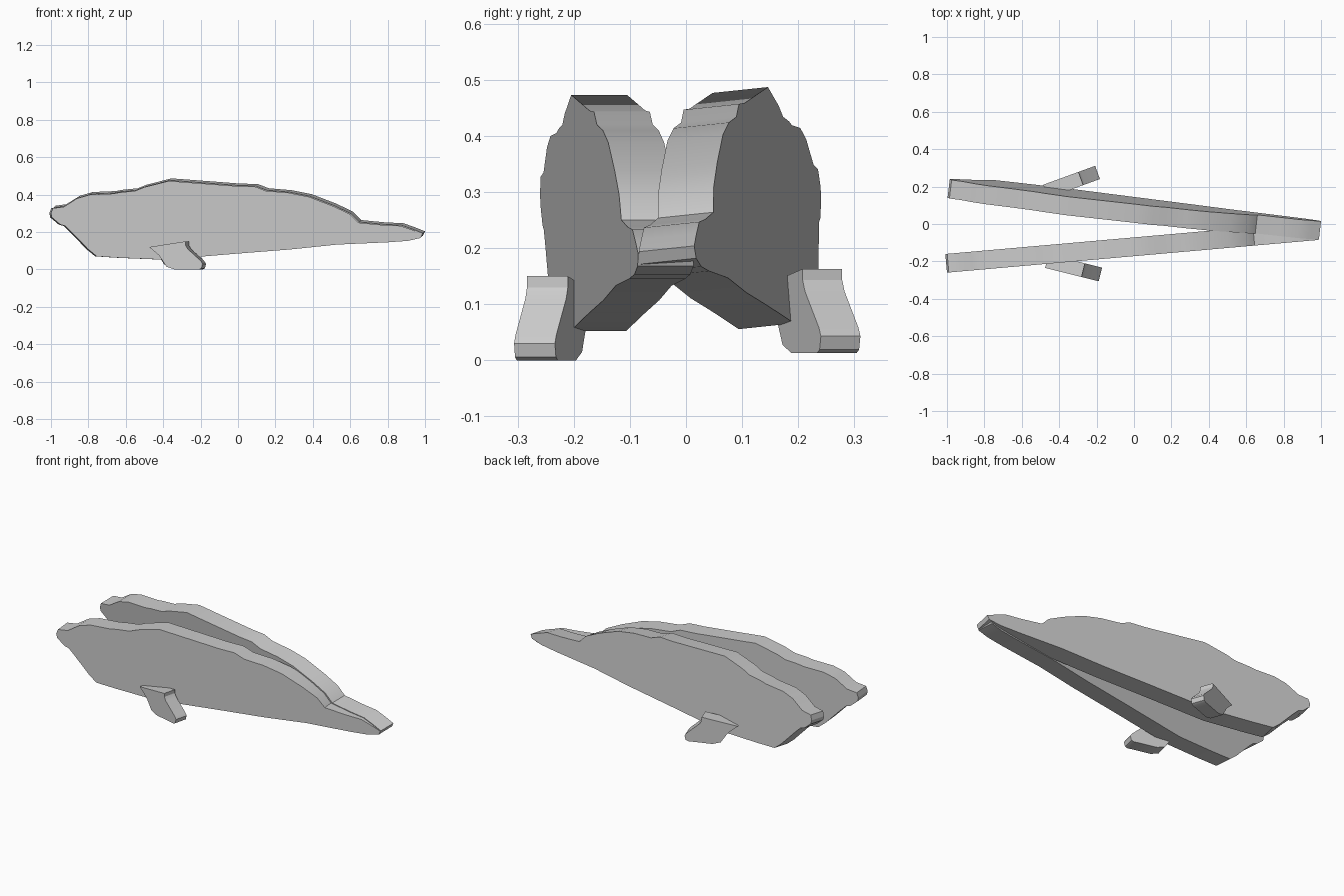
import bpy
import bmesh
import math
from mathutils import Vector

if "Cube" in bpy.data.objects:
    bpy.data.objects.remove(bpy.data.objects["Cube"])

grey = bpy.data.materials.new("plain grey")
grey.use_nodes = True
COLOUR = (0.6, 0.6, 0.6, 1)
grey.diffuse_color = COLOUR
grey.node_tree.nodes["Principled BSDF"].inputs["Base Color"].default_value = COLOUR


def slab(name, outline, place, thickness):
    """Place an x-z outline as an outer face and thicken it along `thickness`."""
    bm = bmesh.new()
    face = bm.faces.new([bm.verts.new(place(x, z)) for x, z in outline])
    grown = bmesh.ops.extrude_face_region(bm, geom=[face], use_keep_orig=True)
    moved = [g for g in grown["geom"] if isinstance(g, bmesh.types.BMVert)]
    bmesh.ops.translate(bm, verts=moved, vec=thickness)
    bmesh.ops.recalc_face_normals(bm, faces=bm.faces)
    mesh = bpy.data.meshes.new(name)
    bm.to_mesh(mesh)
    bm.free()
    mesh.materials.append(grey)
    obj = bpy.data.objects.new(name, mesh)
    bpy.context.collection.objects.link(obj)
    bpy.ops.object.select_all(action="DESELECT")
    obj.select_set(True)
    bpy.context.view_layer.objects.active = obj
    bpy.ops.object.shade_smooth_by_angle(angle=math.radians(30))
    return obj


# Body side outline: back line from head to tail, then belly from tail to head
back_line = [(-1, .3), (-.99, .327), (-.93, .335), (-.86, .38), (-.79, .4),
             (-.67, .405), (-.63, .412), (-.55, .42), (-.5, .44), (-.37, .473),
             (0, .445), (.09, .443), (.15, .42), (.27, .41), (.38, .388),
             (.51, .338), (.6, .295), (.645, .25), (.77, .238), (.87, .233),
             (.93, .212), (.985, .19)]
belly_line = [(.975, .168), (.91, .153), (.8, .145), (.53, .133), (.28, .107),
              (0, .085), (-.18, .07), (-.39, .052), (-.63, .062), (-.755, .07),
              (-.8, .107), (-.89, .2), (-.925, .233), (-.95, .24), (-.995, .278)]
body = back_line + belly_line

# Two body slabs meeting at the tail; the rear one leans inward at its top
slab("front_body_side", body,
     lambda x, z: Vector((x, -.172 + .088 * x, z)),
     Vector((-.088, 1, 0)).normalized() * .1)


def rear_place(x, z):
    x, z = x + .015, z + .014
    return Vector((x, .155 - .119 * x - .105 * z, z))


slab("rear_body_side", body, rear_place,
     Vector((-.119, -1, -.105)).normalized() * .1)

# Flipper outline, measured along its own length from the pointed end
flipper = [(0, .12), (.2, .15), (.2, .13), (.212, .11), (.285, .045),
           (.295, .03), (.288, .006), (.275, 0), (.14, 0), (.095, .015),
           (.075, .045), (.055, .075)]

for name, start, degrees, side in (
        ("front_flipper", Vector((-.475, -.235, 0)), -14, 1),
        ("rear_flipper", Vector((-.485, .21, .013)), 20, -1)):
    a = math.radians(degrees)
    along = Vector((math.cos(a), math.sin(a), 0))
    inward = Vector((-math.sin(a), math.cos(a), 0)) * side
    slab(name, flipper,
         lambda x, z: start + along * x + Vector((0, 0, z)), inward * .075)
